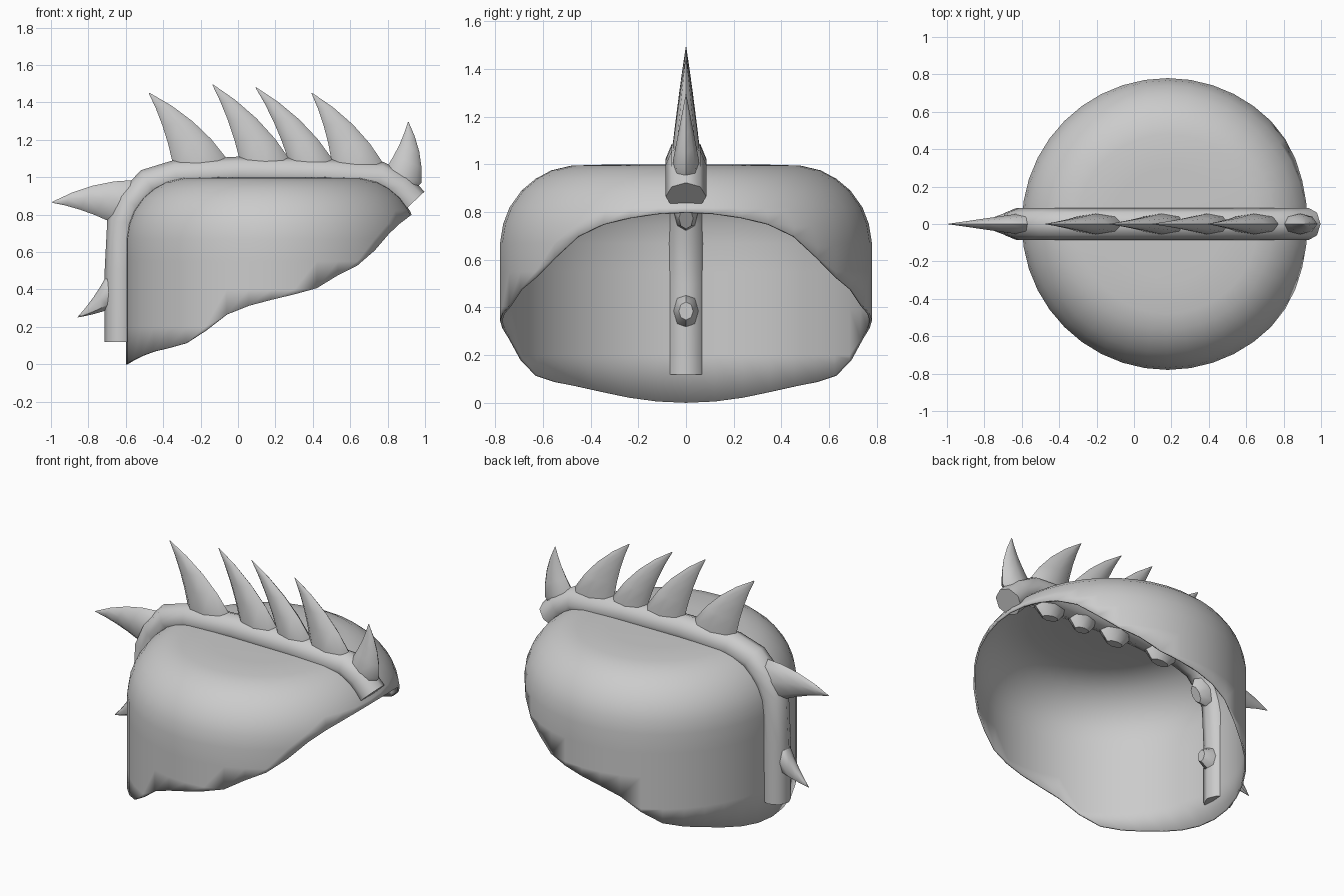
import bpy, bmesh, math
from mathutils import Vector

if "Cube" in bpy.data.objects:
    bpy.data.objects.remove(bpy.data.objects["Cube"])

grey = bpy.data.materials.new("plain grey")
grey.diffuse_color = (0.6, 0.6, 0.6, 1)
grey.use_nodes = True
grey.node_tree.nodes["Principled BSDF"].inputs["Base Color"].default_value = grey.diffuse_color


def finish(name, bm, angle):
    bmesh.ops.remove_doubles(bm, verts=bm.verts, dist=0.0005)
    bmesh.ops.recalc_face_normals(bm, faces=bm.faces)
    me = bpy.data.meshes.new(name)
    bm.to_mesh(me)
    bm.free()
    me.materials.append(grey)
    me.shade_smooth()
    me.set_sharp_from_angle(angle=math.radians(angle))
    ob = bpy.data.objects.new(name, me)
    bpy.context.collection.objects.link(ob)
    return ob


def interp(table, x):
    if x <= table[0][0]:
        return table[0][1]
    for (x0, y0), (x1, y1) in zip(table, table[1:]):
        if x <= x1:
            return y0 + (y1 - y0) * (x - x0) / (x1 - x0)
    return table[-1][1]


def loft(bm, rings, cap=True):
    rows = [[bm.verts.new(p) for p in r] for r in rings]
    n = len(rows[0])
    for a, b in zip(rows, rows[1:]):
        for i in range(n):
            j = (i + 1) % n
            bm.faces.new((a[i], a[j], b[j], b[i]))
    if cap:
        bm.faces.new(rows[0])
        bm.faces.new(rows[-1])


# Helmet shell: lathed dome whose lower rim rises from nape to brow
CX, R, SEG = 0.18, 0.78, 40
radius_at = [(0, R), (0.67, R), (0.75, 0.767), (0.82, 0.74), (0.89, 0.69),
             (0.94, 0.63), (0.975, 0.565), (0.995, 0.48)]
rim = [(-0.60, 0.0), (-0.53, 0.04), (-0.42, 0.08), (-0.32, 0.095), (-0.24, 0.13),
       (-0.03, 0.29), (0.18, 0.345), (0.41, 0.40), (0.59, 0.51), (0.67, 0.54),
       (0.84, 0.73), (0.96, 0.80)]
bm = bmesh.new()
rings = []
for z in (0, 0.2, 0.4, 0.55, 0.67, 0.75, 0.82, 0.89, 0.94, 0.975, 0.995):
    ring = []
    for i in range(SEG):
        a = math.tau * i / SEG
        zz = max(z, interp(rim, CX + R * math.cos(a)))
        r = interp(radius_at, zz)
        ring.append((CX + r * math.cos(a), r * math.sin(a), zz))
    rings.append(ring)
for r in (0.3, 0.0):
    rings.append([(CX + r * math.cos(math.tau * i / SEG),
                   r * math.sin(math.tau * i / SEG), 1.0) for i in range(SEG)])
# merge collapsed rows below the rim while lofting
bm_rows = [[bm.verts.new(p) for p in r] for r in rings]
for a, b in zip(bm_rows, bm_rows[1:]):
    for i in range(SEG):
        j = (i + 1) % SEG
        if (a[i].co - b[i].co).length + (a[j].co - b[j].co).length > 0.001:
            bm.faces.new((a[i], a[j], b[j], b[i]))
bmesh.ops.remove_doubles(bm, verts=bm.verts, dist=0.0005)
bmesh.ops.delete(bm, geom=[v for v in bm.verts if not v.link_faces], context='VERTS')
shell = finish("helmet_shell", bm, 50)
solid = shell.modifiers.new("thickness", 'SOLIDIFY')
solid.thickness = 0.01
solid.offset = -1

# Crest tube: eight-sided pipe along the middle of the shell
path = [Vector((x, 0, z)) for x, z in
        [(-0.63, 0.12), (-0.628, 0.5), (-0.615, 0.76), (-0.57, 0.86), (-0.475, 0.965),
         (-0.33, 1.008), (0, 1.025), (0.4, 1.018), (0.765, 0.998), (0.86, 0.945),
         (0.935, 0.865)]]
rings = []
for i, p in enumerate(path):
    t = (path[min(i + 1, len(path) - 1)] - path[max(i - 1, 0)]).normalized()
    n = Vector((-t.z, 0, t.x))
    rings.append([p + 0.085 * (n * math.cos(k * math.tau / 8)
                               + Vector((0, 1, 0)) * math.sin(k * math.tau / 8))
                  for k in range(8)])
bm = bmesh.new()
loft(bm, rings)
finish("crest_tube", bm, 50)


# Spikes: curved horns rooted through the tube; a and b are the base corners
def spike(name, tip, a, b, bulge, depth):
    tip, a, b = (Vector((p[0], 0, p[1])) for p in (tip, a, b))
    mid = (a + b) / 2
    along = (b - a).normalized()
    inward = Vector((along.z, 0, -along.x))
    if inward.dot(tip - mid) > 0:
        inward = -inward
    bow = along - (tip - mid).normalized() * along.dot((tip - mid).normalized())
    bow.normalize()

    def section(p, q, w):
        c, h = (p + q) / 2, (q - p) / 2
        return [c + h * math.cos(k * math.tau / 8)
                + Vector((0, w * math.sin(k * math.tau / 8), 0)) for k in range(8)]

    core = mid + inward * depth
    half = (b - a) / 2
    rings = [section(core - half * 0.4, core + half * 0.4, 0.03),
             section(core - half * 0.8 - inward * 0.06,
                     core + half * 0.8 - inward * 0.06, 0.052)]
    for t in (0, 0.25, 0.5, 0.75, 0.985):
        curve = bow * bulge * 4 * t * (1 - t)
        rings.append(section(a.lerp(tip, t) + curve * 0.4, b.lerp(tip, t) + curve,
                             0.055 * (1 - t)))
    bm = bmesh.new()
    loft(bm, rings)
    finish(name, bm, 45)


spike("nape_spike_low", (-0.86, 0.25), (-0.70, 0.29), (-0.70, 0.48), -0.01, 0.20)
spike("nape_spike_high", (-1.0, 0.865), (-0.69, 0.765), (-0.55, 0.985), 0.03, 0.19)
spike("crest_spike_1", (-0.48, 1.455), (-0.35, 1.08), (-0.06, 1.10), 0.035, 0.21)
spike("crest_spike_2", (-0.14, 1.50), (0.01, 1.09), (0.28, 1.09), 0.035, 0.21)
spike("crest_spike_3", (0.09, 1.485), (0.27, 1.09), (0.51, 1.09), 0.035, 0.21)
spike("crest_spike_4", (0.39, 1.455), (0.50, 1.09), (0.78, 1.07), 0.035, 0.21)
spike("brow_spike", (0.91, 1.30), (0.80, 1.06), (0.98, 0.97), 0.025, 0.14)
